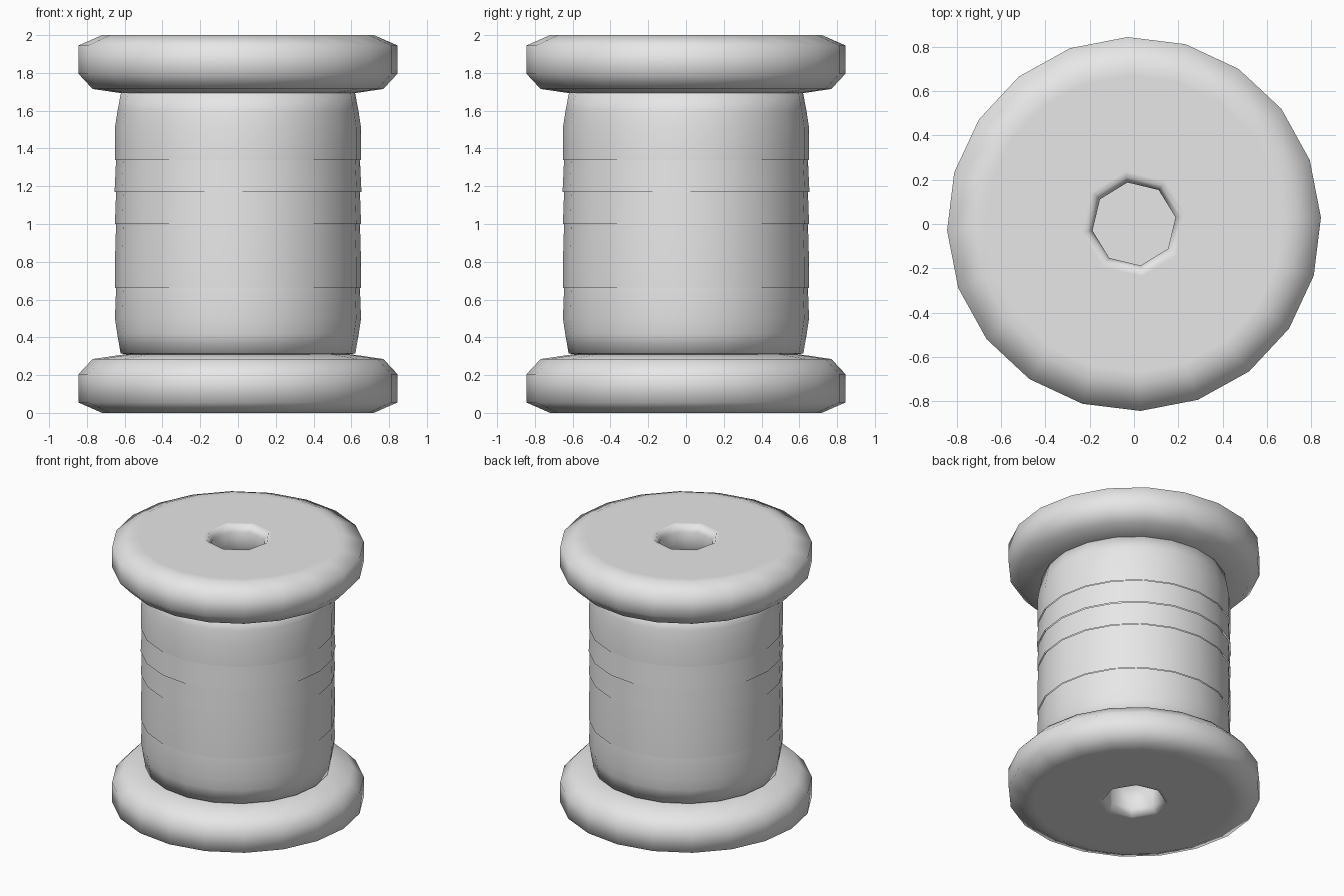
import bpy, bmesh, math

old = bpy.data.objects.get("Cube")
if old:
    bpy.data.objects.remove(old, do_unlink=True)

grey = bpy.data.materials.new("plain_grey")
grey.use_nodes = True
grey.diffuse_color = (0.8, 0.8, 0.8, 1)
grey.node_tree.nodes["Principled BSDF"].inputs["Base Color"].default_value = (0.8, 0.8, 0.8, 1)

SIDES = 20       # outer outline
HOLE_SIDES = 8   # centre hole
TURN = math.radians(2)
HOLE_TURN = math.radians(9)


def ring(bm, radius, z, sides, turn):
    step = 2 * math.pi / sides
    return [bm.verts.new((radius * math.cos(turn + i * step),
                          radius * math.sin(turn + i * step), z)) for i in range(sides)]


def lathe(bm, profile, sides=SIDES, turn=TURN):
    """Skin a (radius, z) profile and return its rings."""
    rings = [ring(bm, r, z, sides, turn) for r, z in profile]
    for a, b in zip(rings, rings[1:]):
        for i in range(sides):
            j = (i + 1) % sides
            bm.faces.new((a[i], a[j], b[j], b[i]))
    return rings


def fill_between(bm, outer, inner):
    """Flat face with a hole between two rings."""
    edges = []
    for loop in (outer, inner):
        for a, b in zip(loop, loop[1:] + loop[:1]):
            edges.append(bm.edges.get((a, b)) or bm.edges.new((a, b)))
    bmesh.ops.triangle_fill(bm, use_beauty=True, edges=edges)


def finish(bm, name, closed=True):
    if closed:
        bmesh.ops.recalc_face_normals(bm, faces=bm.faces[:])
    mesh = bpy.data.meshes.new(name)
    bm.to_mesh(mesh)
    bm.free()
    for p in mesh.polygons:
        p.use_smooth = True
    mesh.materials.append(grey)
    obj = bpy.data.objects.new(name, mesh)
    bpy.context.collection.objects.link(obj)


# End flanges, the upper one a mirror of the lower
rim = [(0.67, 0), (0.72, 0), (0.845, 0.055), (0.845, 0.205), (0.77, 0.285), (0.6, 0.31)]
bore = [(0.24, 0), (0.215, 0), (0.19, 0.05), (0.19, 0.31)]
for name, top in (("bottom_flange", False), ("top_flange", True)):
    bm = bmesh.new()
    outer = lathe(bm, rim)
    inner = lathe(bm, bore, HOLE_SIDES, HOLE_TURN)
    fill_between(bm, outer[0], inner[0])
    fill_between(bm, outer[-1], inner[-1])
    if top:
        for v in bm.verts:
            v.co.z = 2 - v.co.z
    finish(bm, name)

# Solid core closing the bore between the flanges
bm = bmesh.new()
ends = lathe(bm, [(0.6, 0.32), (0.6, 1.68)])
for end in ends:
    bm.faces.new(end)
bmesh.ops.split_edges(bm, edges=[e for e in bm.edges
                                 if abs(e.verts[0].co.z - e.verts[1].co.z) < 0.01])
finish(bm, "core")

# Wound thread in slightly stepped bands
bands = [
    [(0.59, 0.31), (0.622, 0.315), (0.64, 0.42), (0.652, 0.5), (0.646, 0.66)],
    [(0.652, 0.66), (0.652, 0.8), (0.646, 1.0)],
    [(0.652, 1.0), (0.646, 1.17)],
    [(0.654, 1.17), (0.646, 1.34)],
    [(0.652, 1.34), (0.652, 1.51), (0.638, 1.6), (0.62, 1.695), (0.59, 1.7)],
]
for n, profile in enumerate(bands, 1):
    bm = bmesh.new()
    lathe(bm, profile)
    finish(bm, f"thread_band_{n}", closed=False)
